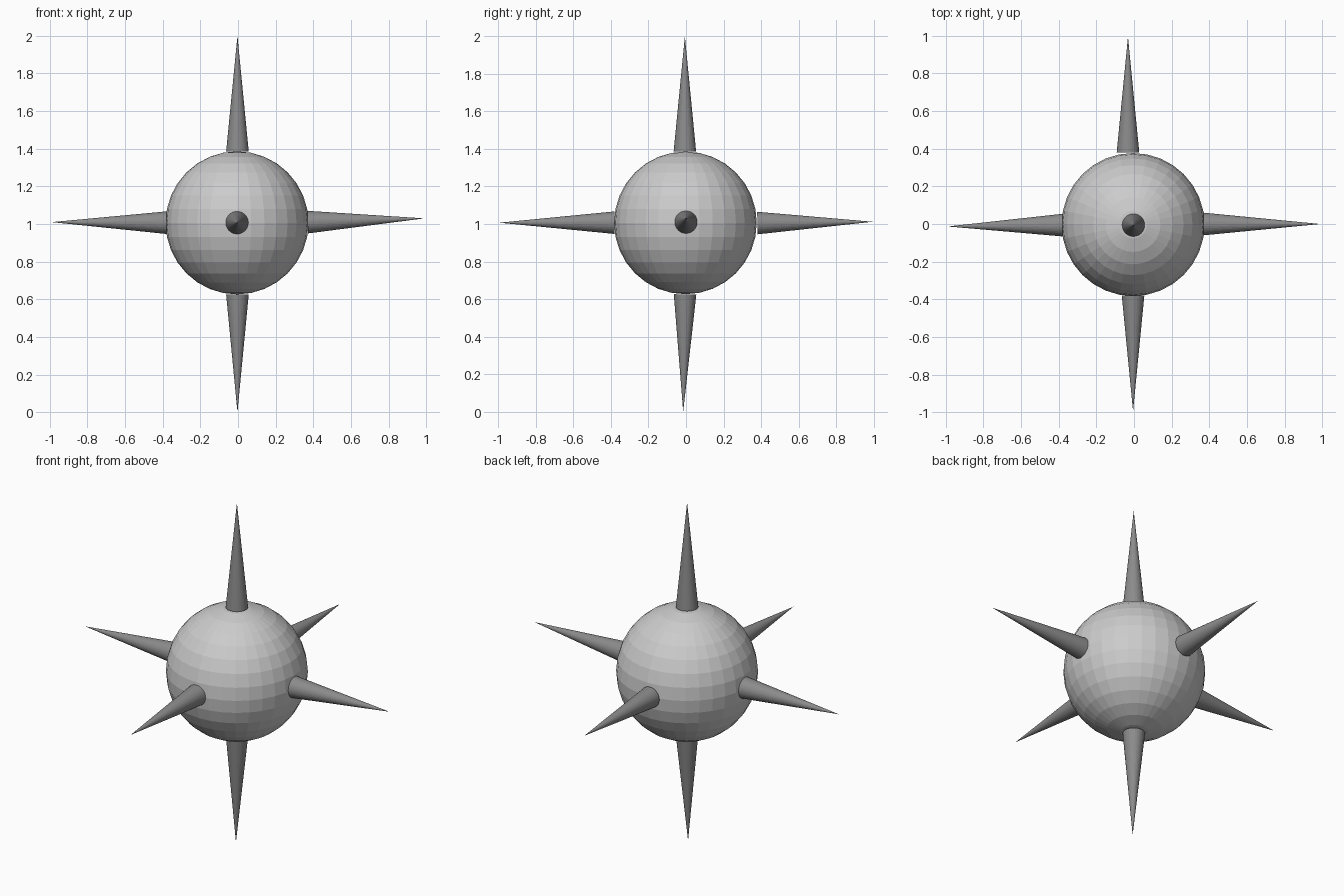
import bpy
from mathutils import Vector

cube = bpy.data.objects.get("Cube")
if cube:
    bpy.data.objects.remove(cube, do_unlink=True)


def make_material(name, value):
    mat = bpy.data.materials.new(name)
    mat.use_nodes = True
    color = (value, value, value, 1)
    mat.diffuse_color = color
    mat.node_tree.nodes["Principled BSDF"].inputs["Base Color"].default_value = color
    return mat


light_grey = make_material("light grey", 0.6)
dark_grey = make_material("dark grey", 0.26)

# Faceted round body
bpy.ops.mesh.primitive_uv_sphere_add(segments=32, ring_count=16, radius=0.38,
                                     location=(-0.005, -0.003, 1.006))
body = bpy.context.object
body.name = "body"
body.data.materials.append(light_grey)


def add_spike(name, base, tip):
    """Cone with a closed base, running from base to tip."""
    base, tip = Vector(base), Vector(tip)
    axis = tip - base
    bpy.ops.mesh.primitive_cone_add(vertices=32, radius1=0.06, radius2=0,
                                    depth=axis.length, location=(base + tip) / 2)
    spike = bpy.context.object
    spike.name = name
    spike.rotation_mode = "QUATERNION"
    spike.rotation_quaternion = Vector((0, 0, 1)).rotation_difference(axis)
    spike.data.materials.append(dark_grey)


# Six spikes, each slightly off true
add_spike("top_spike", (-0.003, -0.006, 1.385), (-0.003, -0.006, 2))
add_spike("bottom_spike", (-0.003, -0.005, 0.625), (-0.003, -0.015, 0))
add_spike("left_spike", (0.37, 0, 1.01), (0.99, 0, 1.03))
add_spike("right_spike", (-0.38, -0.006, 1.007), (-0.99, -0.013, 1.01))
add_spike("front_spike", (-0.005, -0.38, 1.007), (-0.005, -0.995, 1.007))
add_spike("back_spike", (-0.032, 0.38, 1.005), (-0.032, 0.995, 1.012))
